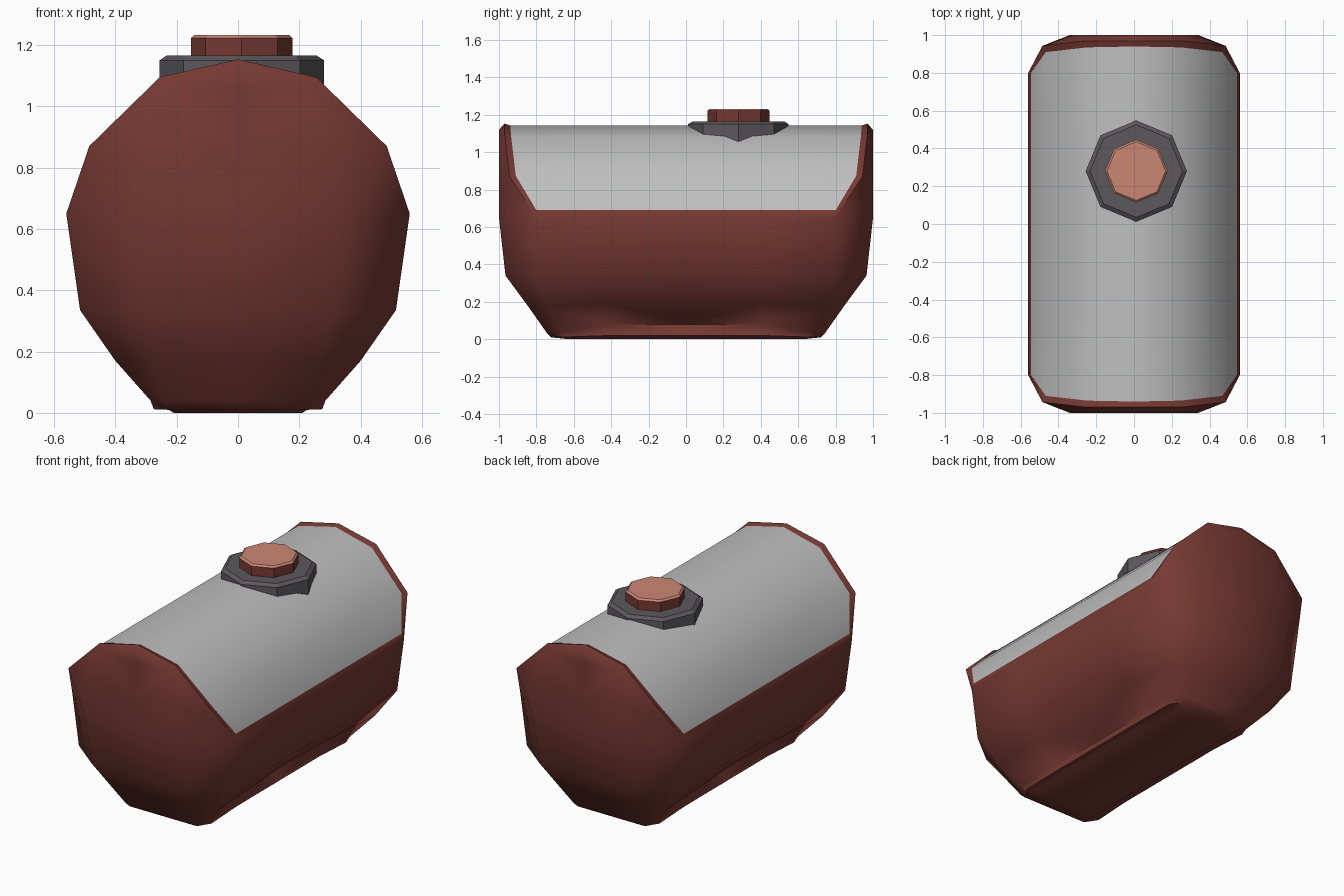
import bpy, bmesh, math

if "Cube" in bpy.data.objects:
    bpy.data.objects.remove(bpy.data.objects["Cube"])


def material(name, rgb):
    m = bpy.data.materials.new(name)
    m.diffuse_color = (*rgb, 1)
    m.use_nodes = True
    m.node_tree.nodes["Principled BSDF"].inputs["Base Color"].default_value = m.diffuse_color
    return m


red = material("rust red", (0.182, 0.041, 0.032))
grey = material("light grey", (0.52, 0.52, 0.52))
dark = material("dark grey", (0.104, 0.098, 0.106))
pink = material("pale copper", (0.60, 0.24, 0.175))


def finish(name, bm, mats, angle):
    bmesh.ops.remove_doubles(bm, verts=bm.verts, dist=0.0005)
    bmesh.ops.recalc_face_normals(bm, faces=bm.faces)
    me = bpy.data.meshes.new(name)
    bm.to_mesh(me)
    bm.free()
    for m in mats:
        me.materials.append(m)
    ob = bpy.data.objects.new(name, me)
    bpy.context.collection.objects.link(ob)
    if angle:
        bpy.ops.object.select_all(action='DESELECT')
        ob.select_set(True)
        bpy.context.view_layer.objects.active = ob
        bpy.ops.object.shade_smooth_by_angle(angle=math.radians(angle))
        # colour borders and the raised rim stay crisp
        b2 = bmesh.new()
        b2.from_mesh(me)
        for e in b2.edges:
            on_rim = all(abs(v.co.y) > .79 and v.co.z > .64 and
                         any(abs(abs(v.co.x) - r[0]) < .001 and abs(abs(v.co.y) - r[1]) < .001
                             for r in rim) for v in e.verts)
            if on_rim or len({f.material_index for f in e.link_faces}) > 1:
                e.smooth = False
        b2.to_mesh(me)
        b2.free()
    return ob


# --- Tank body: one quarter described, mirrored to four ---
bm = bmesh.new()


def face(pts, mat=0):
    clean = []
    for p in pts:
        if p not in clean:
            clean.append(p)
    if len(clean) < 3:
        return
    for sx in (1, -1):
        for sy in (1, -1):
            f = bm.faces.new([bm.verts.new((x * sx, y * sy, z)) for x, y, z in clean])
            f.material_index = mat


# top skin edge, raised end rim, flat end outline (x, y, z)
skin = [(0, .94, 1.143), (.25, .935, 1.085), (.468, .91, .873), (.545, .80, .69)]
rim = [(0, .97, 1.153), (.255, .97, 1.095), (.485, .943, .87), (.56, .80, .65)]
lower = [(.515, .80, .335), (.40, .75, .17), (.285, .67, .04), (.275, .65, .012)]
inner = [(0, 1, 1.12), (.22, 1, 1.06), (.32, 1, .86), (.34, 1, .65),
         (.31, .965, .34), (.27, .84, .17), (.235, .745, .035), (.225, .72, .01)]
notch, foot, keel = (.235, .635, .02), (.21, .625, 0), (0, .625, 0)

# lengthwise grid; the lower side is pinched in around the middle
ends = skin + rim[3:] + lower + [notch, foot, keel]
near = {6: (.395, .185), 7: (.25, .08), 8: (.27, .02)}
mid = {6: (.35, .165), 7: (.24, .08), 8: (.27, .02)}


def column(i):
    x, y, z = ends[i]
    a, b = near.get(i, (x, z)), mid.get(i, (x, z))
    return [(x, y, z), (a[0], .4, a[1]), (b[0], 0, b[1])]


for i in range(len(ends) - 1):
    c, d = column(i), column(i + 1)
    for k in range(2):
        face([c[k], c[k + 1], d[k + 1], d[k]], 1 if i < 3 else 0)

# raised rim band
for i in range(3):
    face([skin[i], skin[i + 1], rim[i + 1], rim[i]])

# flattened end caps
outer = rim + lower
for i in range(len(outer) - 1):
    p, q = inner[i], inner[i + 1]
    face([outer[i], outer[i + 1], q, p])
    face([p, q, (0, q[1], q[2]), (0, p[1], p[2])])
toe = inner[-1]
face([outer[-1], notch, toe])
face([notch, foot, toe])
face([toe, foot, keel, (0, toe[1], toe[2])])
finish("tank_body", bm, [red, grey], 60)


# --- Filler neck and cap: stacked octagonal rings ---
def stack(name, rings, mats, top_from):
    b = bmesh.new()
    loops = [[b.verts.new((.012 + r * math.cos(k * math.pi / 4),
                           .28 + r * math.sin(k * math.pi / 4), z))
              for k in range(8)] for r, z in rings]
    for n in range(len(loops) - 1):
        for k in range(8):
            j = (k + 1) % 8
            f = b.faces.new([loops[n][k], loops[n][j], loops[n + 1][j], loops[n + 1][k]])
            f.material_index = 1 if n >= top_from else 0
    b.faces.new(loops[0])
    b.faces.new(loops[-1]).material_index = 1 if top_from < 9 else 0
    return finish(name, b, mats, 0)


stack("filler_neck", [(.268, 1.04), (.268, 1.15), (.245, 1.165)], [dark], 9)
stack("filler_cap", [(.166, 1.155), (.166, 1.222), (.155, 1.232)], [red, pink], 1)
